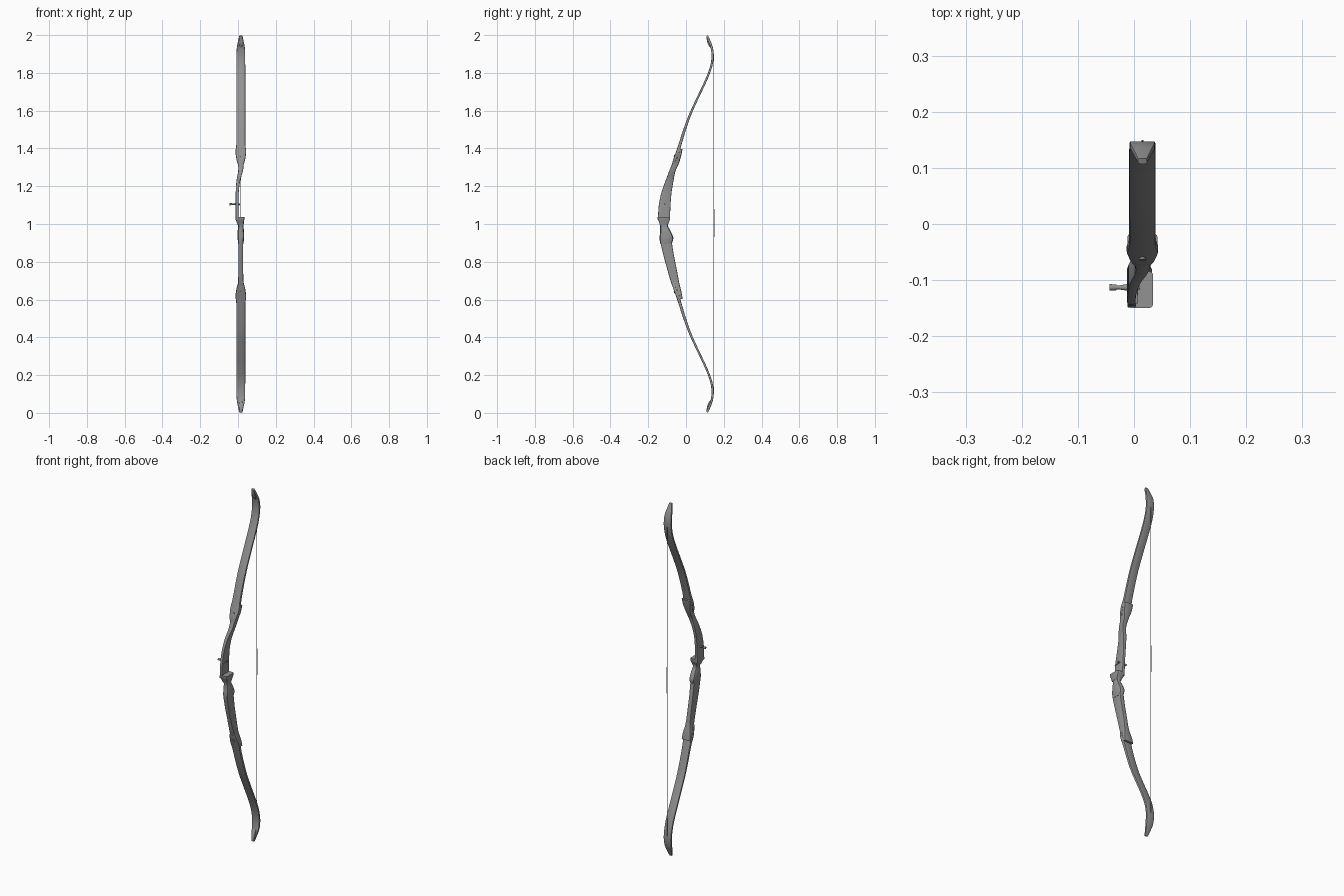
import bpy, bmesh, math
from mathutils import Vector

if "Cube" in bpy.data.objects:
    bpy.data.objects.remove(bpy.data.objects["Cube"])

CX = 0.015  # centre line of limbs and string

DARK = bpy.data.materials.new("dark_grey")
DARK.diffuse_color = (0.29, 0.29, 0.29, 1)
DARK.use_nodes = True
DARK.node_tree.nodes["Principled BSDF"].inputs["Base Color"].default_value = DARK.diffuse_color


def smooth(rows, n=4):
    """Catmull-Rom interpolation between station rows."""
    out = []
    for i in range(len(rows) - 1):
        p = [rows[max(i - 1, 0)], rows[i], rows[i + 1], rows[min(i + 2, len(rows) - 1)]]
        for k in range(n):
            t = k / n
            out.append([0.5 * (2 * b + (c - a) * t + (2 * a - 5 * b + 4 * c - d) * t * t
                               + (3 * b - a - 3 * c + d) * t ** 3) for a, b, c, d in zip(*p)])
    return out + [list(rows[-1])]


def loft(name, rings, mirror=False):
    """Skin closed rings of points, optionally mirrored about z = 1."""
    bm = bmesh.new()
    loops = [[bm.verts.new((x, y, 2 - z if mirror else z)) for x, y, z in r] for r in rings]
    n = len(loops[0])
    for a, b in zip(loops, loops[1:]):
        for i in range(n):
            j = (i + 1) % n
            bm.faces.new((a[i], a[j], b[j], b[i]))
    bm.faces.new(loops[0])
    bm.faces.new(loops[-1])
    bmesh.ops.recalc_face_normals(bm, faces=bm.faces)
    me = bpy.data.meshes.new(name)
    bm.to_mesh(me)
    bm.free()
    me.materials.append(DARK)
    ob = bpy.data.objects.new(name, me)
    bpy.context.collection.objects.link(ob)
    bpy.ops.object.select_all(action='DESELECT')
    ob.select_set(True)
    bpy.context.view_layer.objects.active = ob
    bpy.ops.object.shade_smooth_by_angle(angle=math.radians(35))
    return ob


def rounded(w, t, frac):
    """Rounded rectangle of half sizes w, t."""
    r = min(w, t) * frac
    pts = []
    for q, (sx, sy) in enumerate([(1, 1), (-1, 1), (-1, -1), (1, -1)]):
        for k in range(3):
            a = math.pi / 2 * (q + k / 2)
            pts.append((sx * (w - r) + r * math.cos(a), sy * (t - r) + r * math.sin(a)))
    return pts


def level_rings(rows, frac):
    """Horizontal sections from rows of (z, y0, y1, x0, x1)."""
    return [[((x0 + x1) / 2 + u, (y0 + y1) / 2 + v, z)
             for u, v in rounded((x1 - x0) / 2, (y1 - y0) / 2, frac)]
            for z, y0, y1, x0, x1 in rows]


def path_rings(rows, frac):
    """Sections square to the path from rows of (z, y, half width, half thickness)."""
    rings = []
    for i, (z, y, w, t) in enumerate(rows):
        a, b = rows[max(i - 1, 0)], rows[min(i + 1, len(rows) - 1)]
        d = Vector((b[1] - a[1], b[0] - a[0])).normalized()
        rings.append([(CX + u, y + v * d.y, z - v * d.x) for u, v in rounded(w, t, frac)])
    return rings


def rod(name, a, b, r1, r2):
    a, b = Vector(a), Vector(b)
    q = (b - a).to_track_quat('Z', 'Y')
    circle = [(math.cos(k * math.pi / 6), math.sin(k * math.pi / 6)) for k in range(12)]
    return loft(name, [[p + q @ Vector((c * r, s * r, 0)) for c, s in circle]
                       for p, r in ((a, r1), (b, r2))])


# riser above the shelf, offset sideways for the sight window
upper = [(1.02, -0.149, -0.085, -0.012, 0.004), (1.10, -0.144, -0.082, -0.012, 0.003),
         (1.17, -0.129, -0.076, -0.012, 0.004), (1.23, -0.108, -0.066, -0.008, 0.012),
         (1.28, -0.089, -0.056, 0.001, 0.026), (1.32, -0.073, -0.038, 0.000, 0.031),
         (1.36, -0.058, -0.026, -0.009, 0.039), (1.397, -0.044, -0.018, -0.012, 0.042)]
loft("upper_riser", level_rings(smooth(upper), 0.4))

# arrow shelf block
shelf = [(0.995, -0.138, -0.098, -0.001, 0.030), (1.015, -0.144, -0.088, -0.009, 0.032),
         (1.025, -0.150, -0.084, -0.012, 0.034), (1.038, -0.150, -0.084, -0.012, 0.034)]
loft("arrow_shelf", level_rings(shelf, 0.3))

# grip
grip = [(0.895, -0.136, -0.076, 0.001, 0.029), (0.925, -0.140, -0.067, -0.002, 0.032),
        (0.96, -0.137, -0.080, -0.002, 0.032), (0.99, -0.137, -0.095, 0.001, 0.029),
        (1.02, -0.145, -0.086, -0.004, 0.031)]
loft("grip", level_rings(smooth(grip), 0.85))

# riser below the grip
lower = [(0.603, -0.044, -0.018, -0.012, 0.042), (0.64, -0.058, -0.024, -0.009, 0.039),
         (0.69, -0.079, -0.036, 0.000, 0.030), (0.77, -0.102, -0.051, 0.002, 0.027),
         (0.84, -0.121, -0.065, 0.002, 0.027), (0.91, -0.137, -0.076, 0.002, 0.028)]
loft("lower_riser", level_rings(smooth(lower), 0.4))

# limbs, limb bolts and tips, mirrored top to bottom
limb = [(1.31, -0.070, 0.014, 0.006), (1.34, -0.060, 0.022, 0.008), (1.38, -0.044, 0.028, 0.009),
        (1.42, -0.032, 0.024, 0.008), (1.50, -0.007, 0.0235, 0.007), (1.58, 0.022, 0.0235, 0.006),
        (1.67, 0.063, 0.0235, 0.0055), (1.75, 0.101, 0.0235, 0.0055), (1.82, 0.129, 0.0235, 0.0055),
        (1.88, 0.141, 0.023, 0.006), (1.93, 0.137, 0.0215, 0.006), (1.97, 0.123, 0.014, 0.006),
        (1.997, 0.112, 0.008, 0.005)]
tip = [(1.935, 0.130, 0.006, 0.003), (1.955, 0.123, 0.010, 0.007),
       (1.98, 0.115, 0.009, 0.006), (1.996, 0.111, 0.006, 0.004)]
for side, flip in (("upper", False), ("lower", True)):
    loft(side + "_limb", path_rings(smooth(limb), 0.5), flip)
    loft(side + "_limb_tip", path_rings(smooth(tip), 0.6), flip)
    f = lambda z: 2 - z if flip else z
    rod(side + "_limb_bolt", (CX, -0.045, f(1.355)), (CX, -0.064, f(1.361)), 0.006, 0.006)
    # string loop around the nock
    for s in (-1, 1):
        rod(side + "_string_loop", (CX, 0.148, f(1.87)), (CX + s * 0.013, 0.130, f(1.962)), 0.0013, 0.0013)

# string and centre serving
loft("string", path_rings([(0.125, 0.148, 0.0013, 0.0013), (1.875, 0.148, 0.0013, 0.0013)], 0.7))
loft("string_serving", path_rings([(0.93, 0.148, 0.002, 0.002), (1.08, 0.148, 0.002, 0.002)], 0.7))

# plunger button and arrow rest
ry, rz = -0.113, 1.105
rod("plunger_shaft", (-0.035, ry, rz), (0.011, ry, rz), 0.0035, 0.0035)
rod("plunger_head", (-0.044, ry, rz), (-0.031, ry, rz), 0.006, 0.005)
rod("plunger_collar", (-0.024, ry, rz), (-0.011, ry, rz), 0.004, 0.006)
rod("arrow_rest", (0.004, -0.142, rz - 0.006), (0.006, -0.100, rz - 0.006), 0.002, 0.002)
